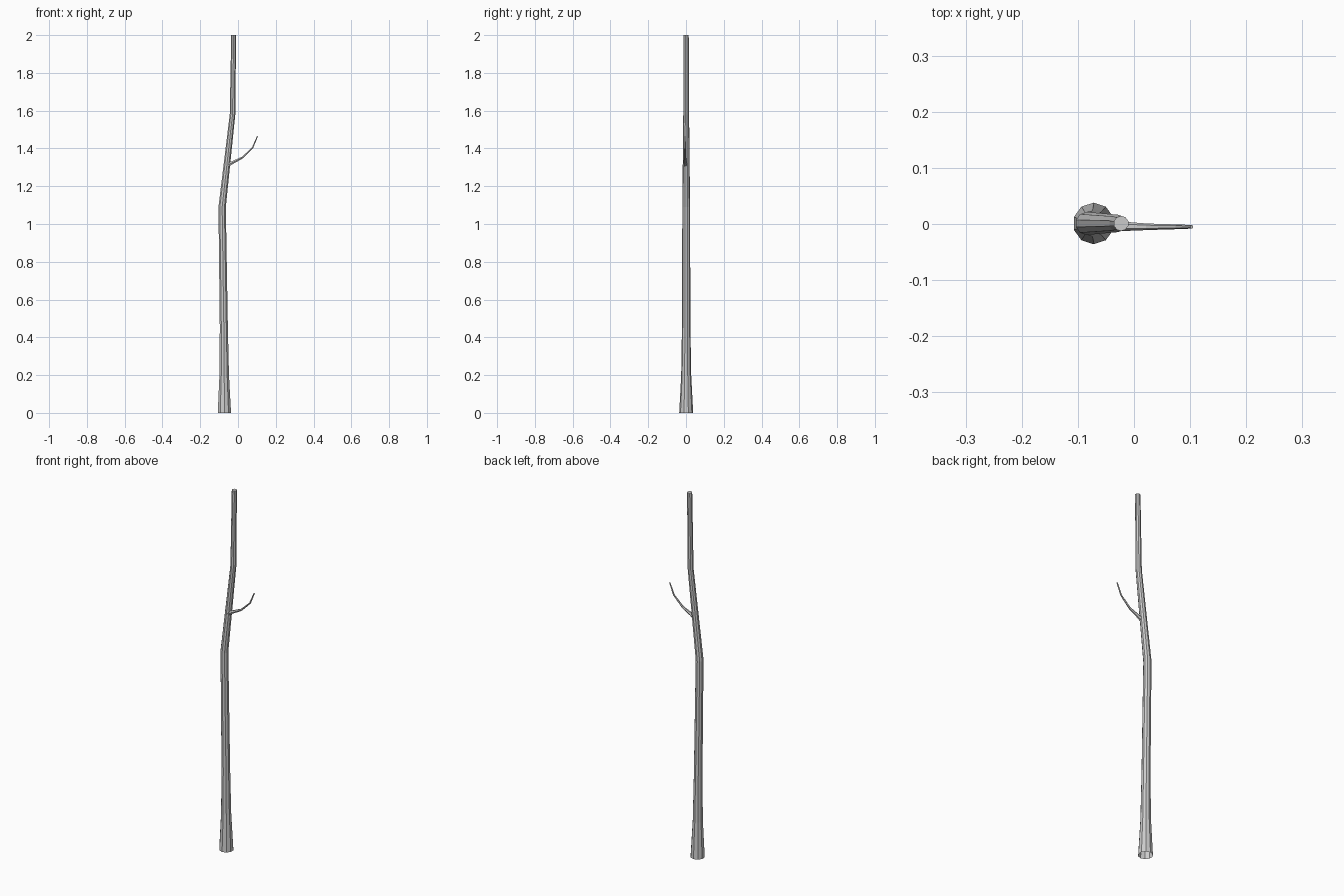
import bpy, bmesh, math
from mathutils import Vector

if "Cube" in bpy.data.objects:
    bpy.data.objects.remove(bpy.data.objects["Cube"])


def tube(name, path, sides, level_rings=False):
    """Loft rings along (x, y, z, radius) points; start open, end capped."""
    bm = bmesh.new()
    pts = [Vector(p[:3]) for p in path]
    rings = []
    for i, p in enumerate(pts):
        d = (pts[min(i + 1, len(pts) - 1)] - pts[max(i - 1, 0)]).normalized()
        if level_rings:
            u, v = Vector((1, 0, 0)), Vector((0, 1, 0))
        else:
            u = Vector((0, 1, 0)).cross(d).normalized()
            v = d.cross(u)
        ring = []
        for k in range(sides):
            a = 2 * math.pi * (k + 0.5) / sides
            ring.append(bm.verts.new(p + path[i][3] * (math.cos(a) * u + math.sin(a) * v)))
        rings.append(ring)
    for a, b in zip(rings, rings[1:]):
        for k in range(sides):
            n = (k + 1) % sides
            bm.faces.new((a[k], a[n], b[n], b[k]))
    bm.faces.new(rings[-1])
    bm.normal_update()
    mesh = bpy.data.meshes.new(name)
    bm.to_mesh(mesh)
    bm.free()
    ob = bpy.data.objects.new(name, mesh)
    bpy.context.collection.objects.link(ob)
    return ob


# Trunk: flared open foot, gentle bends, flat cut top
tube("trunk", [
    (-0.072, 0.001, 0.00, 0.037),
    (-0.073, 0.001, 0.20, 0.0265),
    (-0.075, 0.001, 0.45, 0.0225),
    (-0.084, 0.001, 1.09, 0.0205),
    (-0.029, 0.001, 1.58, 0.0155),
    (-0.023, 0.001, 2.00, 0.0135),
], 10, level_rings=True)

# Small twig curving upward, rooted inside the trunk
tube("twig", [
    (-0.055, -0.003, 1.313, 0.013),
    (-0.030, -0.004, 1.325, 0.009),
    (0.024, -0.005, 1.352, 0.0058),
    (0.077, -0.005, 1.403, 0.0042),
    (0.103, -0.005, 1.465, 0.0032),
], 6)
